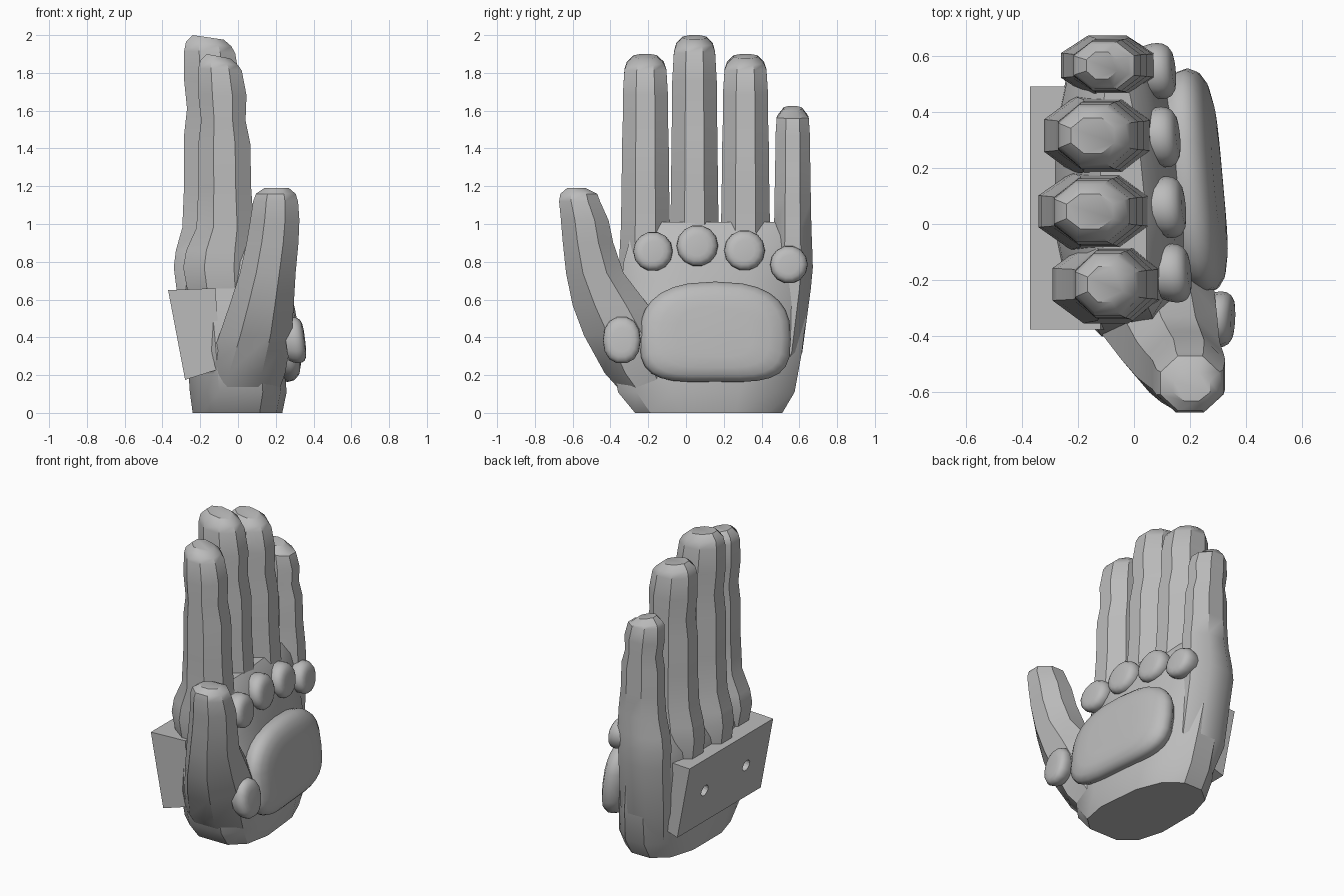
import bpy, bmesh, math
from mathutils import Vector

old = bpy.data.objects.get("Cube")
if old:
    bpy.data.objects.remove(old)

grey = bpy.data.materials.new("plain grey")
grey.use_nodes = True
GREY = (0.5, 0.5, 0.5, 1)
grey.diffuse_color = GREY
grey.node_tree.nodes["Principled BSDF"].inputs["Base Color"].default_value = GREY


def finish(name, bm, angle=35):
    bmesh.ops.recalc_face_normals(bm, faces=bm.faces)
    mesh = bpy.data.meshes.new(name)
    bm.to_mesh(mesh)
    bm.free()
    mesh.materials.append(grey)
    ob = bpy.data.objects.new(name, mesh)
    bpy.context.collection.objects.link(ob)
    bpy.ops.object.select_all(action="DESELECT")
    ob.select_set(True)
    bpy.context.view_layer.objects.active = ob
    if angle:
        bpy.ops.object.shade_smooth_by_angle(angle=math.radians(angle))
    return ob


def skin(name, rings, angle=35):
    """Join rings of points into a closed skin."""
    bm = bmesh.new()
    loops = [[bm.verts.new(p) for p in ring] for ring in rings]
    n = len(loops[0])
    for a, b in zip(loops, loops[1:]):
        for i in range(n):
            j = (i + 1) % n
            bm.faces.new((a[i], a[j], b[j], b[i]))
    bm.faces.new(loops[0])
    bm.faces.new(loops[-1])
    return finish(name, bm, angle)


def power(v, e):
    return math.copysign(abs(v) ** e, v)


def cross_ring(x0, x1, y0, y1, z, sides=8, square=1.0, slant=0.0, pitch=0.0):
    """Cross-section between limits; slant tips the palm side, pitch lowers it."""
    fit = math.cos(math.pi / sides) ** square
    cx, cy, rx, ry = (x0 + x1) / 2, (y0 + y1) / 2, (x1 - x0) / 2, (y1 - y0) / 2
    ring = []
    for i in range(sides):
        a = 2 * math.pi * (i + 0.5) / sides
        u, v = power(math.cos(a), square) / fit, power(math.sin(a), square) / fit
        x = cx + rx * u - (slant * ry * v if u > 0 else 0)
        ring.append(Vector((x, cy + ry * v, z - pitch * (u + 1))))
    return ring


# Palm: back x, palm x, thumb-side y, little-finger-side y, height
palm = [(-.24, .22, -.27, .51, 0), (-.255, .24, -.36, .575, .11),
        (-.27, .22, -.40, .615, .33), (-.285, .18, -.36, .645, .58),
        (-.275, .15, -.34, .65, .70), (-.235, .13, -.33, .65, .80),
        (-.18, .085, -.29, .63, .94), (-.12, .03, -.22, .55, 1.01)]
skin("palm", [cross_ring(*s, sides=12, square=0.75, slant=0.1) for s in palm])

# Fingers: middle y, half width, top height, back x, palm-side x, knuckle, root height, root shift
fingers = {
    "index_finger": (-.215, .126, 1.9, -.21, .045, .08, .42, .06),
    "middle_finger": (.045, .124, 2.0, -.285, .01, .055, .42, 0),
    "ring_finger": (.315, .126, 1.9, -.27, .015, .05, .42, 0),
    "little_finger": (.565, .096, 1.625, -.215, .025, .045, .02, -.13),
}
for name, (y, w, top, back, front, knuckle, root, shift) in fingers.items():
    span = top - 0.95
    # height, back offset, palm-side offset, width factor, share of root shift, pitch
    stages = [(root, .06, .02, .65, 1, 0), ((root + .62) / 2, -.015, .06, 1, .35, 0),
              (.66, -knuckle * .75, .045, 1.07, .05, 0), (.77, -knuckle, .045, 1.11, 0, 0),
              (.86, -knuckle * .8, .045, 1.08, 0, 0),
              (.98, -.01, .04, 1.03, 0, 0), (.95 + span * .25, 0, .025, 1, 0, 0),
              (.95 + span * .5, 0, .02, .98, 0, 0), (.95 + span * .63, .015, -.005, .95, 0, 0),
              (.95 + span * .77, 0, 0, .95, 0, 0), (.95 + span * .92, 0, -.025, .88, 0, .006),
              (top - .035, .01, -.045, .78, 0, .012), (top, .045, -.085, .5, 0, .012)]
    rings = []
    for z, b, f, k, lean, pitch in stages:
        cy = y + shift * lean
        rings.append(cross_ring(back + b, front + f, cy - w * k, cy + w * k, z, pitch=pitch))
    skin(name, rings)

# Thumb, leaning out from the heel of the hand
thumb = [(-.18, .18, -.25, 0, .01), (-.17, .25, -.43, -.06, .21),
         (-.10, .285, -.54, -.10, .41), (-.045, .295, -.60, -.20, .57),
         (.01, .305, -.635, -.33, .74), (.045, .32, -.652, -.385, .90),
         (.065, .325, -.662, -.41, 1.02), (.08, .318, -.672, -.455, 1.12),
         (.095, .305, -.665, -.47, 1.16), (.14, .27, -.63, -.53, 1.19)]
skin("thumb", [cross_ring(*s) for s in thumb])


def cushion(name, center, ry, rz, depth, slope_y, slope_z, sides, square, bend, angle):
    """Domed pad lying on the palm, facing +x."""
    rings = []
    for size, lift in ((.88, -1), (.97, -.45), (1, 0), (.97, .4),
                       (.88, .72), (.72, .92), (.5, 1)):
        ring = []
        for i in range(sides):
            a = 2 * math.pi * i / sides
            u = power(math.cos(a), square) * size
            v = power(math.sin(a), square) * size
            dy, dz = u * ry, v * rz - bend * u * u
            x = depth * lift - slope_y * dy - slope_z * dz
            ring.append(Vector(center) + Vector((x, dy, dz)))
        rings.append(ring)
    return skin(name, rings, angle)


# Large palm pad and the small round pads
cushion("palm_pad", (.222, .155, .43), .40, .265, .078, .09, .12, 28, .68, .04, 60)
round_pads = [("index_pad", (.145, -.175, .855), .105), ("middle_pad", (.125, .06, .885), .11),
              ("ring_pad", (.105, .31, .86), .108), ("little_pad", (.09, .545, .785), .1)]
for name, center, r in round_pads:
    cushion(name, center, r, r, .052, .08, .14, 14, 1, 0, 40)
cushion("thumb_pad", (.305, -.34, .385), .1, .125, .048, -.05, .12, 14, .9, 0, 40)

# Slanted mounting block on the back of the hand
profile = [(-.37, .65), (-.28, .175), (-.09, .235), (-.12, .66)]
block = skin("mounting_block", [[Vector((x, y, z)) for x, z in profile]
                                for y in (-.375, .49)], angle=0)

# Two screw holes cut square to the slanted face
normal = Vector((-.475, 0, -.09)).normalized()
bm = bmesh.new()
for y in (-.16, .27):
    turn = normal.to_track_quat("Z", "Y").to_matrix().to_4x4()
    turn.translation = Vector((-.325, y, .4125))
    bmesh.ops.create_cone(bm, cap_ends=True, segments=16, radius1=.036,
                          radius2=.036, depth=.2, matrix=turn)
cutter = finish("hole_cutter", bm, 0)
cutter.hide_render = True
cutter.hide_viewport = True
cut = block.modifiers.new("screw holes", "BOOLEAN")
cut.operation = "DIFFERENCE"
cut.solver = "EXACT"
cut.object = cutter
